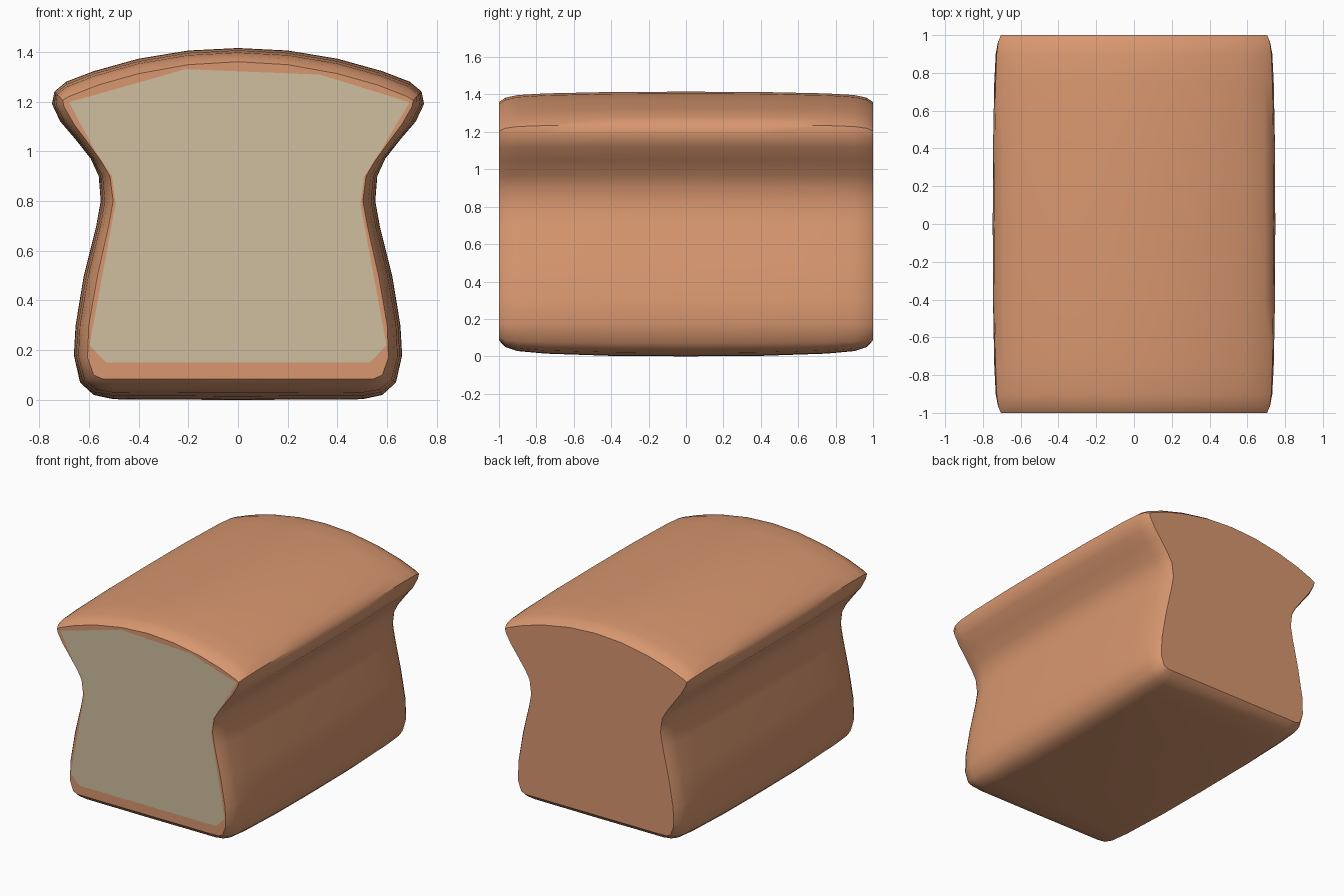
import bpy, bmesh

if "Cube" in bpy.data.objects:
    bpy.data.objects.remove(bpy.data.objects["Cube"])


def material(name, color):
    m = bpy.data.materials.new(name)
    m.diffuse_color = (*color, 1)
    m.use_nodes = True
    m.node_tree.nodes["Principled BSDF"].inputs["Base Color"].default_value = m.diffuse_color
    return m


# Right half of the slice outline: full section at mid-length, and end section
OUTER = [(0, 0), (.5, .003), (.58, .02), (.635, .07), (.66, .18), (.653, .3),
         (.62, .5), (.57, .7), (.552, .8), (.56, .9), (.592, .97), (.655, 1.05),
         (.715, 1.12), (.748, 1.19), (.738, 1.24), (.69, 1.28), (.58, 1.322),
         (.4, 1.372), (.2, 1.405), (0, 1.415)]
INNER = [(0, .085), (.5, .085), (.545, .085), (.58, .1), (.605, .17), (.6, .3),
         (.565, .5), (.52, .7), (.502, .8), (.515, .9), (.55, .96), (.615, 1.05),
         (.66, 1.11), (.7, 1.18), (.705, 1.205), (.68, 1.22), (.56, 1.267),
         (.4, 1.312), (.2, 1.348), (0, 1.36)]
# Pale cut area on the front
CRUMB = [(.53, .15), (.597, .22), (.492, .79), (.507, .9), (.573, 1.0), (.69, 1.197),
         (.33, 1.308), (-.21, 1.33), (-.68, 1.197), (-.573, 1.0), (-.507, .9),
         (-.492, .79), (-.597, .22), (-.53, .15)]
# (y, blend from full section to end section)
STATIONS = [(.4, .03), (.75, .17), (.9, .33), (.965, .58), (1, 1)]


def mirrored(half):
    return half + [(-x, z) for x, z in reversed(half[1:-1])]


bm = bmesh.new()
full, end = mirrored(OUTER), mirrored(INNER)

# Crust body: blended sections lofted along y
rows = [(-y, t) for y, t in reversed(STATIONS)] + [(0, 0)] + STATIONS
rings = [[bm.verts.new((a[0] + (b[0] - a[0]) * t, y, a[1] + (b[1] - a[1]) * t))
          for a, b in zip(full, end)] for y, t in rows]
n = len(full)
for r, s in zip(rings, rings[1:]):
    for i in range(n):
        j = (i + 1) % n
        bm.faces.new((r[i], r[j], s[j], s[i]))

# Plain back end
bm.faces.new(rings[-1])

# Front end: pale crumb with a crust rim around it
crumb = [bm.verts.new((x, -1, z)) for x, z in CRUMB]
crumb_face = bm.faces.new(crumb)
crumb_face.material_index = 1
rim = [bm.edges.get((rings[0][i], rings[0][(i + 1) % n])) for i in range(n)]
bmesh.ops.triangle_fill(bm, edges=rim + list(crumb_face.edges), use_beauty=True,
                        normal=(0, -1, 0))
bmesh.ops.recalc_face_normals(bm, faces=bm.faces)

mesh = bpy.data.meshes.new("bread_loaf")
bm.to_mesh(mesh)
bm.free()
mesh.materials.append(material("crust", (.69, .31, .16)))
mesh.materials.append(material("crumb", (.62, .52, .35)))
loaf = bpy.data.objects.new("bread_loaf", mesh)
bpy.context.collection.objects.link(loaf)

bpy.context.view_layer.objects.active = loaf
loaf.select_set(True)
bpy.ops.object.shade_smooth_by_angle(angle=.7)
